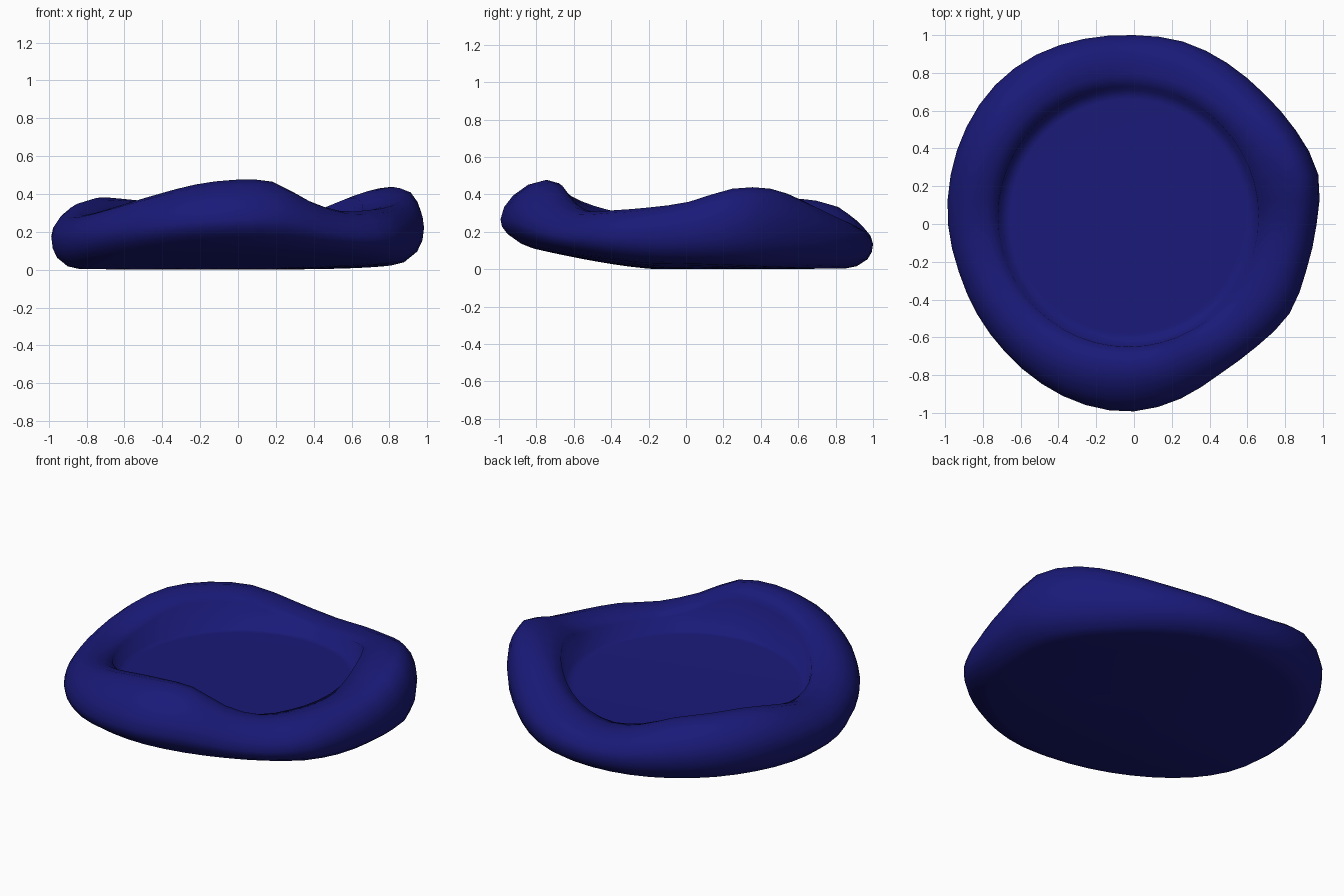
import bpy, bmesh, math

if "Cube" in bpy.data.objects:
    bpy.data.objects.remove(bpy.data.objects["Cube"])

SEG = 48
# outer outline radius and rim crest height, every 15 degrees from +x anticlockwise
OUTER = [.967, 1.01, .99, .975, .985, 1.0, 1.0, 1.015, 1.035, 1.04, 1.025, 1.005,
         .985, .962, .958, .962, .977, .992, .992, .957, .915, .918, .95, .945]
CREST = [.36, .43, .43, .37, .30, .255, .24, .28, .35, .375, .38, .345,
         .295, .29, .31, .35, .40, .45, .475, .465, .365, .31, .315, .33]
# rim section: (0 = floor edge .. 1 = outer edge, 0 = base level .. 1 = crest level)
RIM_INNER = [(.0, .78), (.22, .94), (.45, 1.0)]
RIM_OUTER = [(.68, .95), (.86, .83), (.96, .70), (1.0, .56)]
RIM_UNDER = [(.975, .37), (.89, .2), (.68, .04), (.5, 0)]
CX, CY, FLOOR_R, FLOOR_Z = -.03, .04, .69, .18


def sample(table, a):
    """Periodic Catmull-Rom interpolation."""
    n = len(table)
    f = a / (2 * math.pi) * n
    i = int(f)
    t = f - i
    p0, p1, p2, p3 = (table[(i + k) % n] for k in (-1, 0, 1, 2))
    return .5 * (2 * p1 + (p2 - p0) * t + (2 * p0 - 5 * p1 + 4 * p2 - p3) * t * t
                 + (3 * p1 - p0 - 3 * p2 + p3) * t ** 3)


def bump(a, degrees, width):
    d = (math.degrees(a) - degrees + 180) % 360 - 180
    return math.exp(-(d / width) ** 2)


def base_z(a, y, s=1):
    """Underside curls up towards the front and a little at two sides."""
    front = .13 * max(0, (-y - .15) / .75) ** 1.4
    return front + s * s * (.03 * bump(a, 350, 45) + .025 * bump(a, 135, 40))


bm = bmesh.new()
rings = []
angles = [2 * math.pi * i / SEG for i in range(SEG)]


def add_ring(func):
    rings.append([bm.verts.new(func(a)) for a in angles])


def floor_point(a, s):
    x, y = CX + FLOOR_R * s * math.cos(a), CY + FLOOR_R * s * math.sin(a)
    return x, y, FLOOR_Z + .01 * s * s + .02 * (x - y)


def rim_xy(a, t):
    x0, y0, _ = floor_point(a, 1)
    r = sample(OUTER, a)
    return x0 + (r * math.cos(a) - x0) * t, y0 + (r * math.sin(a) - y0) * t


def upper_point(a, t, h, low):
    # crest sits further out on the right and further in at the front
    crest_t = .45 + .2 * bump(a, 15, 35) - .14 * bump(a, 272, 35)
    x, y = rim_xy(a, t ** (math.log(crest_t) / math.log(.45)))
    return x, y, low + (sample(CREST, a) - low) * h


def under_rim(a, t, h):
    x, y = rim_xy(a, t)
    return x, y, base_z(a, y) * max(0, 1 - h / .56) + sample(CREST, a) * h


def under_point(a, s):
    x, y = rim_xy(a, .5)
    return x * s, y * s, base_z(a, y * s, s)


# sunken floor with a steep step, puffy rim, underside
for s in (.5, .9, .97):
    add_ring(lambda a: floor_point(a, s))
for t, h in RIM_INNER:
    add_ring(lambda a: upper_point(a, t, h, .17))
for t, h in RIM_OUTER:
    add_ring(lambda a: upper_point(a, t, h, 0))
for t, h in RIM_UNDER:
    add_ring(lambda a: under_rim(a, t, h))
for s in (.8, .55, .3):
    add_ring(lambda a: under_point(a, s))

for r0, r1 in zip(rings, rings[1:]):
    for i in range(SEG):
        j = (i + 1) % SEG
        bm.faces.new((r0[i], r1[i], r1[j], r0[j]))
# close the two centres
for ring, z in ((rings[0], FLOOR_Z), (rings[-1], 0)):
    c = bm.verts.new((CX, CY, z))
    for i in range(SEG):
        bm.faces.new((ring[i], ring[(i + 1) % SEG], c))
bmesh.ops.recalc_face_normals(bm, faces=bm.faces)
for f in bm.faces:
    f.smooth = True

mesh = bpy.data.meshes.new("wax_disc")
bm.to_mesh(mesh)
bm.free()
disc = bpy.data.objects.new("wax_disc", mesh)
bpy.context.collection.objects.link(disc)

blue = bpy.data.materials.new("dark_blue_wax")
blue.diffuse_color = (.01, .01, .19, 1)
blue.use_nodes = True
blue.node_tree.nodes["Principled BSDF"].inputs["Base Color"].default_value = blue.diffuse_color
mesh.materials.append(blue)
